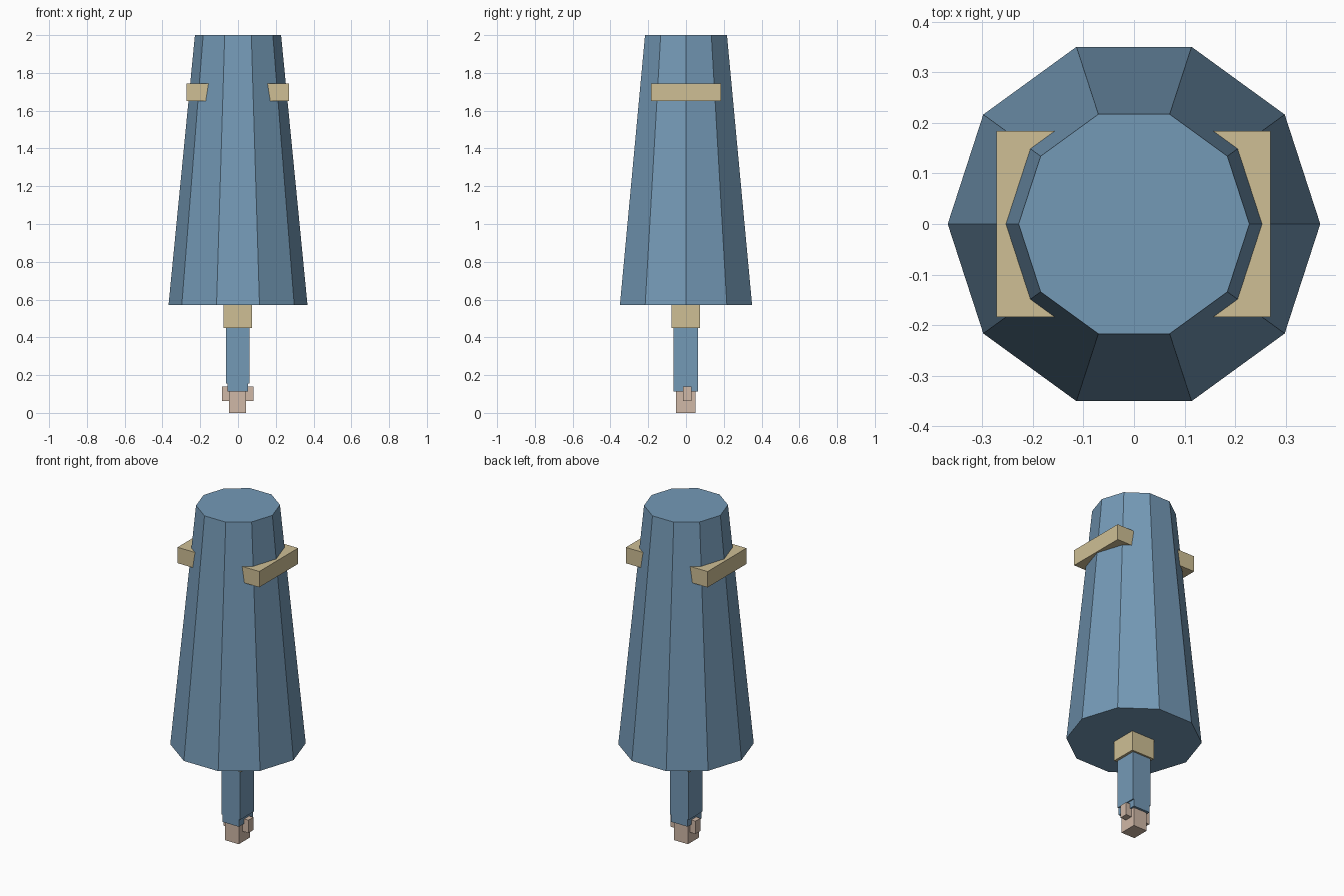
import bpy
import math

cube = bpy.data.objects.get("Cube")
if cube:
    bpy.data.objects.remove(cube, do_unlink=True)


def material(name, rgb):
    mat = bpy.data.materials.new(name)
    mat.use_nodes = True
    color = (*rgb, 1.0)
    mat.diffuse_color = color
    mat.node_tree.nodes["Principled BSDF"].inputs["Base Color"].default_value = color
    return mat


blue = material("slate_blue", (0.175, 0.32, 0.47))
tan = material("sand_tan", (0.62, 0.52, 0.30))
pink = material("dusty_pink", (0.63, 0.48, 0.385))


def box(name, low, high, mat):
    """Axis-aligned box between two corners."""
    bpy.ops.mesh.primitive_cube_add(size=1)
    obj = bpy.context.object
    obj.name = name
    obj.location = [(a + b) / 2 for a, b in zip(low, high)]
    obj.scale = [b - a for a, b in zip(low, high)]
    bpy.ops.object.transform_apply(location=True, scale=True)
    obj.data.materials.append(mat)
    return obj


# Tapered ten-sided body with a corner on the x axis
bottom, top = 0.57, 2.0
bpy.ops.mesh.primitive_cone_add(vertices=10, radius1=0.368, radius2=0.228,
                                depth=top - bottom,
                                location=(0, 0, (bottom + top) / 2),
                                rotation=(0, 0, math.pi / 2))
body = bpy.context.object
body.name = "tapered_body"
body.data.materials.append(blue)

# Band piercing the body and showing on both sides
box("side_band", (-0.272, -0.184, 1.65), (0.27, 0.184, 1.745), tan)

# Collar and shaft below the body, narrowed at the lower end
box("collar", (-0.078, -0.078, 0.45), (0.075, 0.075, 0.58), tan)
box("shaft", (-0.063, -0.067, 0.155), (0.06, 0.064, 0.46), blue)
box("shaft_end", (-0.056, -0.067, 0.112), (0.053, 0.064, 0.16), blue)

# Tip with a tab on each side
box("tip", (-0.048, -0.054, 0.0), (0.043, 0.05, 0.12), pink)
for side, inner, outer in (("right", -0.04, -0.084), ("left", 0.04, 0.081)):
    box(side + "_tab", (min(inner, outer), -0.017, 0.063),
        (max(inner, outer), 0.03, 0.14), pink)
